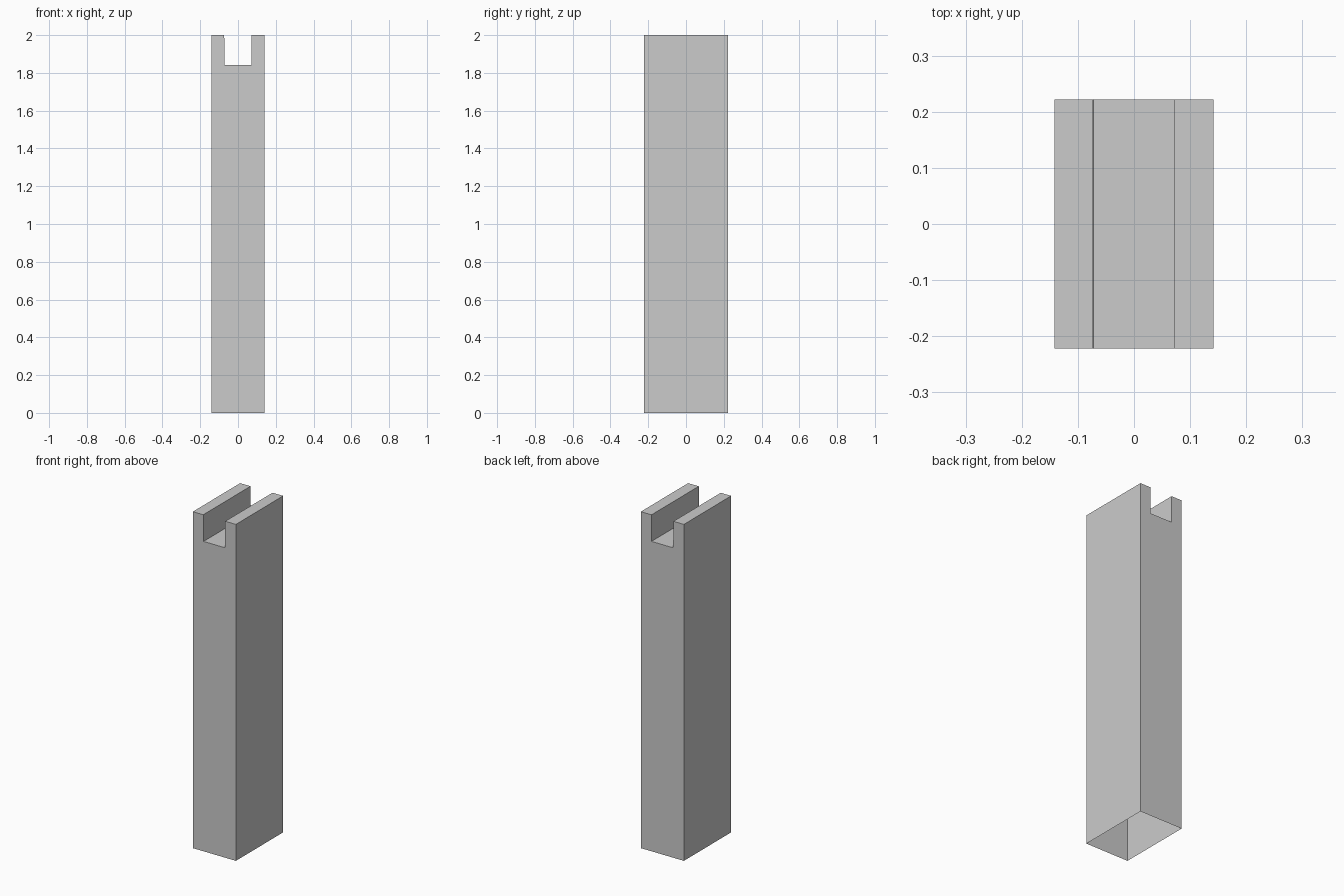
import bpy, bmesh

if "Cube" in bpy.data.objects:
    bpy.data.objects.remove(bpy.data.objects["Cube"])

HALF_W, HALF_D, HEIGHT = 0.1415, 0.222, 2.0
SLOT_Z = 1.842

# Front outline of the post with the notch in its top
profile = [
    (-HALF_W, 0), (HALF_W, 0), (HALF_W, HEIGHT),
    (0.0715, HEIGHT), (0.0715, SLOT_Z),
    (-0.071, SLOT_Z), (-0.073, HEIGHT), (-HALF_W, HEIGHT),
]

bm = bmesh.new()
front = bm.faces.new([bm.verts.new((x, -HALF_D, z)) for x, z in profile])

# Extrude the outline to the back, keeping the front face
ext = bmesh.ops.extrude_face_region(bm, geom=[front], use_keep_orig=True)
back_verts = [g for g in ext["geom"] if isinstance(g, bmesh.types.BMVert)]
bmesh.ops.translate(bm, verts=back_verts, vec=(0, 2 * HALF_D, 0))
bmesh.ops.recalc_face_normals(bm, faces=bm.faces[:])

# The post is a hollow shell, open underneath
bottom = [f for f in bm.faces if all(v.co.z < 1e-4 for v in f.verts)]
bmesh.ops.delete(bm, geom=bottom, context="FACES_ONLY")

mesh = bpy.data.meshes.new("notched_post")
bm.to_mesh(mesh)
bm.free()
post = bpy.data.objects.new("notched_post", mesh)
bpy.context.collection.objects.link(post)
